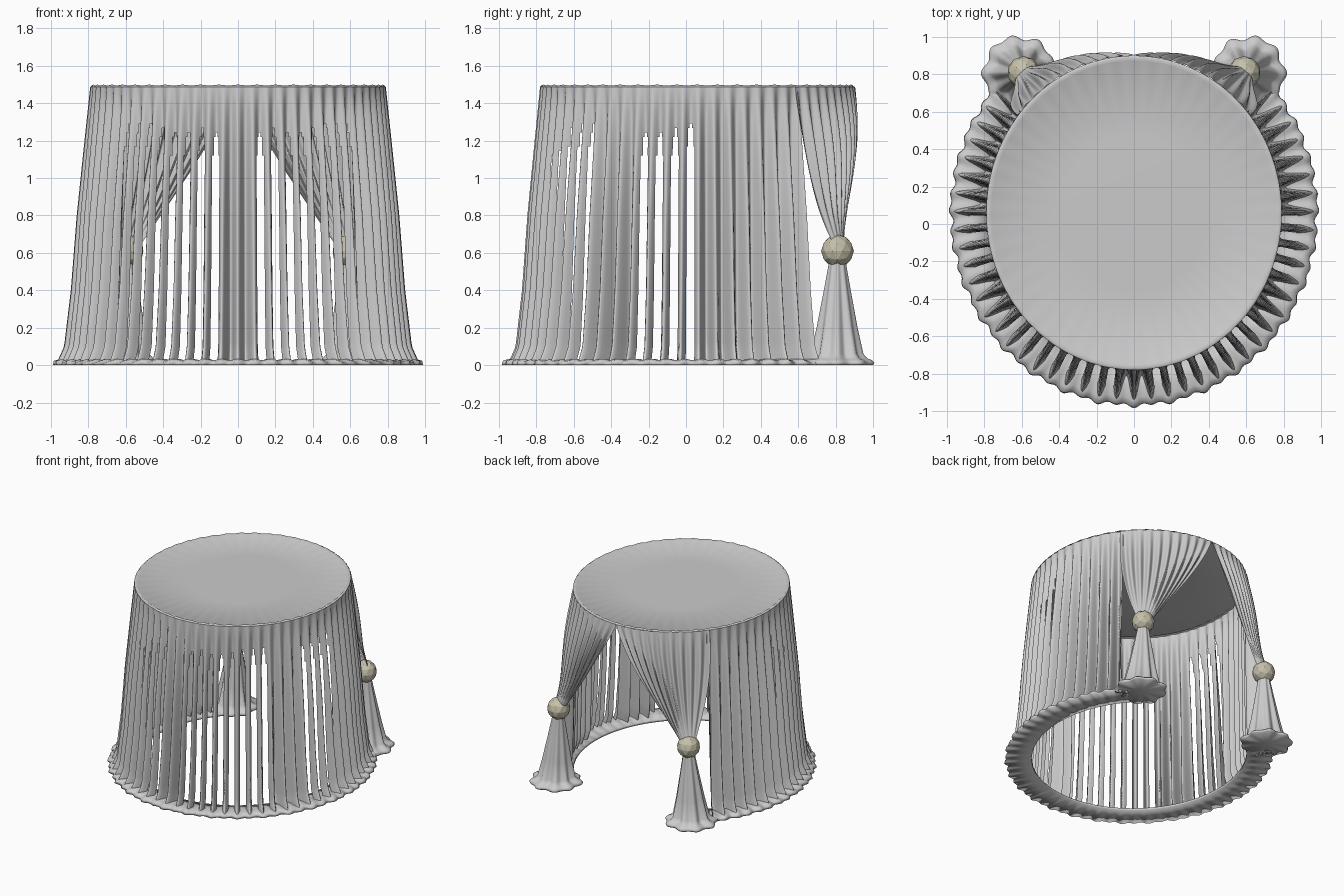
import bpy, bmesh, math, random
from mathutils import Vector

if "Cube" in bpy.data.objects:
    bpy.data.objects.remove(bpy.data.objects["Cube"])

random.seed(4)
RX, RY, CY, TOP = 0.79, 0.84, 0.06, 1.488   # table top ellipse
FOLDS, SPAN = 46, math.radians(130)          # pleats in the hanging skirt
STEP = 2 * SPAN / FOLDS


def material(name, rgb):
    m = bpy.data.materials.new(name)
    m.diffuse_color = (*rgb, 1)
    m.use_nodes = True
    m.node_tree.nodes["Principled BSDF"].inputs["Base Color"].default_value = m.diffuse_color
    return m


cloth = material("grey cloth", (0.60, 0.60, 0.60))
beige = material("beige tie", (0.56, 0.53, 0.40))


def rim(phi, off=0.0):
    """Point on the ellipse; phi runs from the front, off pushes outwards."""
    return (RX + off) * math.sin(phi), CY - (RY + off) * math.cos(phi)


def interp(table, z):
    """Linear lookup in (z, value) pairs sorted from high z to low z."""
    for (z0, a), (z1, b) in zip(table, table[1:]):
        if z >= z1:
            t = min(1, max(0, (z0 - z) / (z0 - z1)))
            return a + (b - a) * t
    return table[-1][1]


def sheet(name, nu, nv, point, keep=None, wrap_u=False, wrap_v=False, recalc=False):
    """Grid surface of nu x nv cells from point(i, j)."""
    bm = bmesh.new()
    cu, cv = nu + (not wrap_u), nv + (not wrap_v)
    vs = [[bm.verts.new(point(i, j)) for j in range(cv)] for i in range(cu)]
    for i in range(nu):
        for j in range(nv):
            if keep is None or keep(i, j):
                a, b = (i + 1) % cu, (j + 1) % cv
                bm.faces.new((vs[i][j], vs[i][b], vs[a][b], vs[a][j]))
    loose = [v for v in bm.verts if not v.link_faces]
    bmesh.ops.delete(bm, geom=loose, context='VERTS')
    bmesh.ops.remove_doubles(bm, verts=bm.verts, dist=1e-5)
    if recalc:
        bmesh.ops.recalc_face_normals(bm, faces=bm.faces)
    me = bpy.data.meshes.new(name)
    bm.to_mesh(me)
    bm.free()
    for p in me.polygons:
        p.use_smooth = True
    ob = bpy.data.objects.new(name, me)
    bpy.context.collection.objects.link(ob)
    me.materials.append(cloth)
    return ob


# Round table top with a slightly raised, gathered rim
RINGS = [(0.0, 1.49), (0.5, 1.49), (0.965, 1.487), (0.985, 1.497), (1.0, 1.488)]


def top_point(i, j):
    k, z = RINGS[j]
    phi = 2 * math.pi * i / 192
    wob = 0.003 * math.cos(i * math.pi / 2) if j == 3 else 0
    return (RX * k * math.sin(phi), CY - RY * k * math.cos(phi), z + wob)


sheet("table_top", 192, len(RINGS) - 1, top_point, wrap_u=True, recalc=True)

# Hanging skirt: pleats deepen downwards, some valleys are open slits
OUT = [(1.49, 0.0), (1.2, 0.03), (0.8, 0.07), (0.4, 0.10), (0.1, 0.135), (0.02, 0.17)]
DEPTH = [(1.49, 0.008), (1.35, 0.03), (1.15, 0.05), (0.8, 0.08), (0.4, 0.105), (0.02, 0.14)]
SUB, ROWS = 12, 60
jit = [random.uniform(-1, 1) for _ in range(FOLDS + 2)]


def skirt_z(j):
    return TOP + (0.02 - TOP) * j / ROWS


def skirt_point(i, j):
    phi, z = -SPAN + i * STEP / SUB, skirt_z(j)
    n = int(round(abs(phi) / STEP))            # mirrored fold number
    wave = (1 - math.cos(2 * math.pi * phi / STEP)) / 2
    d = interp(DEPTH, z) * (1 + 0.12 * jit[n] * (1 - wave))
    off = interp(OUT, z) - d * wave + 0.008 * jit[n] * (1 - wave) * (1 - z / TOP)
    return (*rim(phi, off), z)


OPEN = set(range(1, 9)) | set(range(12, 16))   # valley numbers with slits


def skirt_keep(i, j):
    phi = abs(-SPAN + (i + 0.5) * STEP / SUB) / STEP
    valley = int(phi)
    dist = abs(phi - valley - 0.5)
    z = (skirt_z(j) + skirt_z(j + 1)) / 2
    limit = 1.28 - 3.0 * dist ** 2 + 0.03 * jit[valley]
    return not (valley in OPEN and dist < 0.23 and 0.03 < z < limit)


sheet("pleated_skirt", FOLDS * SUB, ROWS, skirt_point, skirt_keep)

# Hem lying on the floor as a ruffled ring, open at the back
HEM = [(-0.005, 0.0), (-0.005, 0.018), (0.08, 0.03), (0.15, 0.03), (0.185, 0.02), (0.19, 0.0)]


def hem_point(i, j):
    phi = -SPAN - 0.06 + i * (2 * SPAN + 0.12) / 552
    off, z = HEM[j]
    if j >= 3:
        off += 0.008 * math.cos(2 * math.pi * phi / STEP) + 0.006 * math.cos(phi * 31)
    if 1 < j < 5:
        z += 0.004 * math.cos(phi * 67)
    return (*rim(phi, off), max(0, z))


sheet("floor_hem", 552, len(HEM), hem_point, wrap_v=True, recalc=True)

# Tied back drapes, one on each side of the rear opening
KX, KY, KZ = 0.59, 0.81, 0.61
FLARE = [(0.62, 0.04), (0.54, 0.045), (0.40, 0.068), (0.20, 0.102), (0.06, 0.13),
         (0.035, 0.15), (0.028, 0.175), (0.014, 0.19), (0.0, 0.185), (0.0, 0.0)]
for sx, side in ((1, "right"), (-1, "left")):

    def drape_point(i, j):
        s, t = i / 120, j / 40
        phi = SPAN - 0.03 + s * (math.pi - SPAN + 0.03)
        fold = math.cos(2 * math.pi * 10 * s)
        w = t ** (2.3 - 1.15 * s)
        amp = 0.004 + 0.018 * math.sin(math.pi * min(1, t * 1.05))
        off = 0.035 * math.sin(math.pi * t) + amp * fold
        x, y = rim(phi, off)
        ang = math.pi * (1 - s)                # arc of cloth inside the tie
        kx = KX - 0.045 * math.cos(ang) * -1
        ky = KY + 0.035 * math.sin(ang)
        if s > 0.5:
            kx = KX - 0.045 * abs(math.cos(ang))
        else:
            kx = KX + 0.045 * abs(math.cos(ang))
        return (sx * (x + (kx - x) * w), y + (ky - y) * w, TOP + (KZ - TOP) * t)

    def flare_point(i, j):
        z, r = FLARE[j]
        a = 2 * math.pi * i / 120
        depth = min(0.16, 0.05 + 0.025 * j)
        r *= 1 + depth * (0.6 * math.cos(9 * a) + 0.3 * math.cos(5 * a + 1)) * (0.6 if j > 5 else 1)
        t = 1 - z / 0.62                       # lower end drifts outwards
        return (sx * (KX + 0.025 * t + r * math.cos(a)), KY + r * math.sin(a), z)

    sheet("drape_" + side, 120, 40, drape_point)
    sheet("drape_tail_" + side, 120, len(FLARE) - 1, flare_point, wrap_u=True, recalc=True)

    # Faceted tie ball
    bpy.ops.mesh.primitive_ico_sphere_add(subdivisions=2, radius=0.088,
                                          location=(sx * KX, KY, KZ))
    ball = bpy.context.object
    ball.name = "tie_ball_" + side
    ball.data.materials.append(beige)
